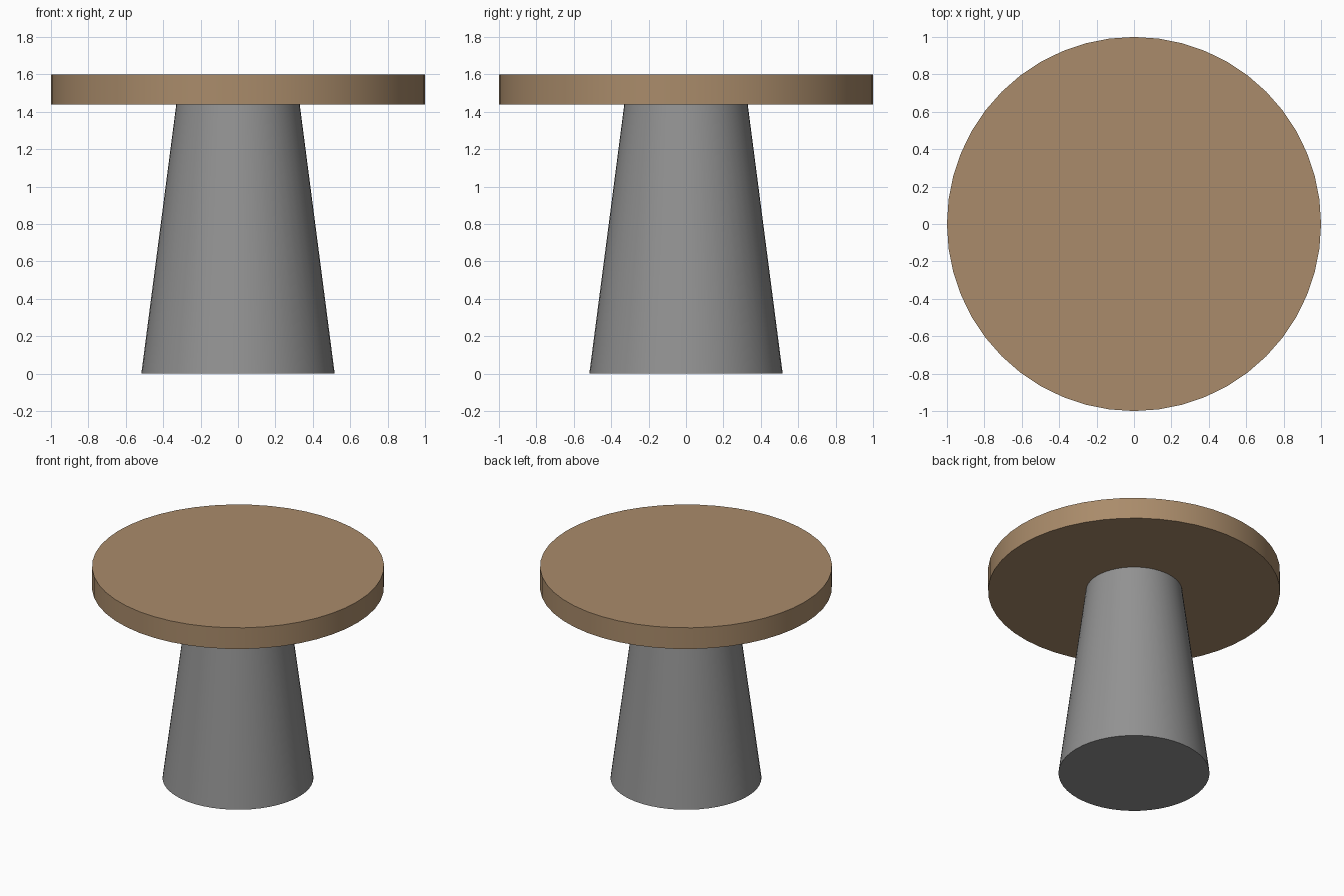
import bpy
import math

cube = bpy.data.objects.get("Cube")
if cube:
    bpy.data.objects.remove(cube, do_unlink=True)


def make_material(name, rgb):
    mat = bpy.data.materials.new(name)
    mat.use_nodes = True
    color = (*rgb, 1.0)
    mat.diffuse_color = color
    mat.node_tree.nodes["Principled BSDF"].inputs["Base Color"].default_value = color
    return mat


def make_round_part(name, bottom_radius, top_radius, z_bottom, z_top, mat):
    bpy.ops.mesh.primitive_cone_add(
        vertices=48, radius1=bottom_radius, radius2=top_radius,
        depth=z_top - z_bottom, location=(0, 0, (z_bottom + z_top) / 2))
    part = bpy.context.object
    part.name = name
    part.data.name = name
    part.data.materials.append(mat)
    bpy.ops.object.shade_smooth_by_angle(angle=math.radians(30))
    return part


wood = make_material("tan wood", (0.40, 0.26, 0.145))
stone = make_material("grey stone", (0.29, 0.29, 0.29))

# Tapered pedestal and round table top
make_round_part("pedestal", 0.517, 0.33, 0.0, 1.44, stone)
make_round_part("table_top", 1.0, 1.0, 1.44, 1.60, wood)
